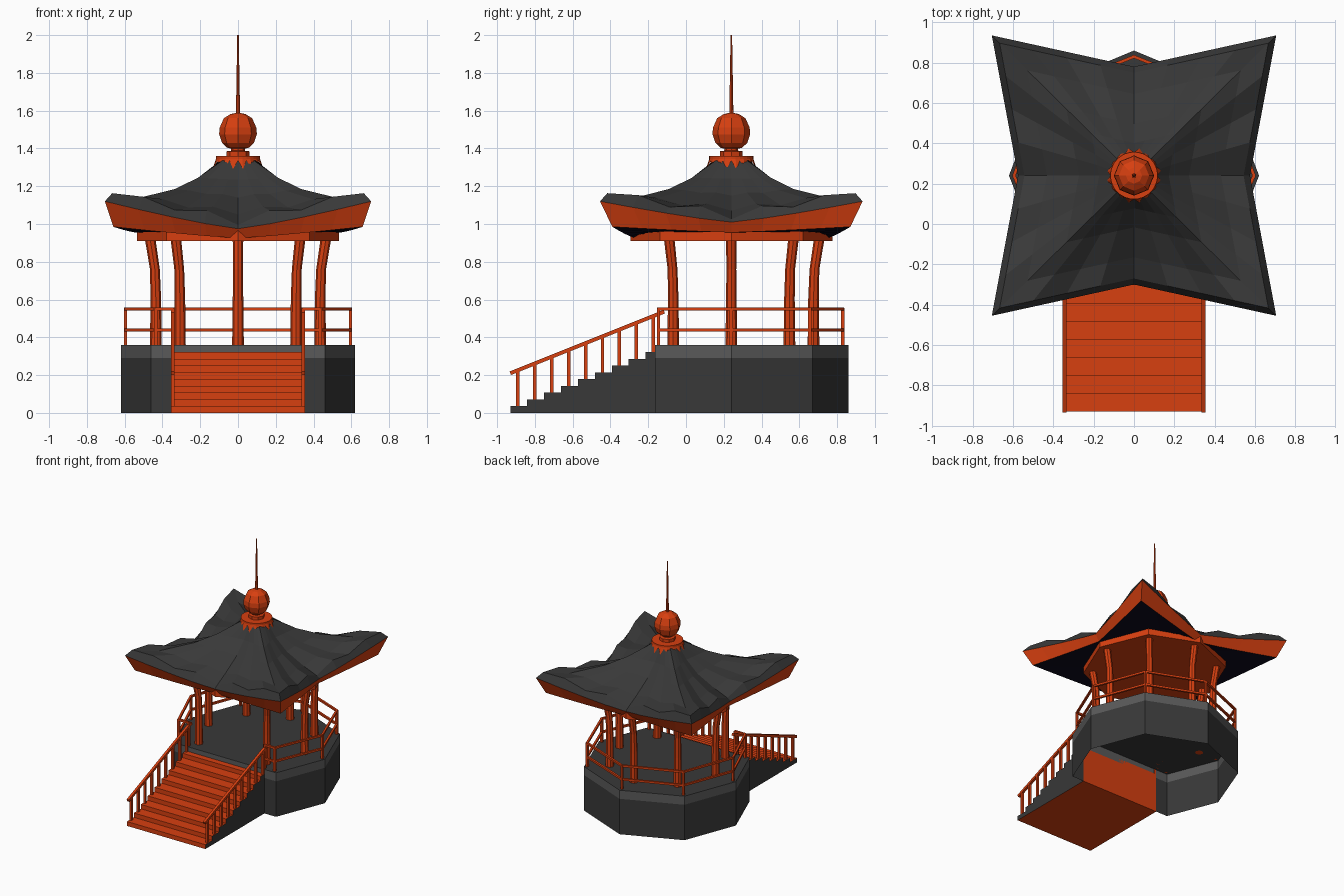
import bpy, bmesh, math
from mathutils import Vector

if "Cube" in bpy.data.objects:
    bpy.data.objects.remove(bpy.data.objects["Cube"])

CY = 0.24  # pavilion centre along y


def mat(name, rgb):
    m = bpy.data.materials.new(name)
    m.diffuse_color = (*rgb, 1)
    m.use_nodes = True
    m.node_tree.nodes["Principled BSDF"].inputs["Base Color"].default_value = m.diffuse_color
    return m


ORANGE = mat("orange_paint", (0.68, 0.05, 0.005))
DARK = mat("dark_grey", (0.04, 0.04, 0.04))
RIM = mat("rim_grey", (0.1, 0.1, 0.1))
NAVY = mat("navy_shadow", (0.004, 0.003, 0.012))


def make(name, verts, faces, material):
    me = bpy.data.meshes.new(name)
    me.from_pydata([tuple(v) for v in verts], [], faces)
    bm = bmesh.new()
    bm.from_mesh(me)
    bmesh.ops.recalc_face_normals(bm, faces=bm.faces)
    bm.to_mesh(me)
    bm.free()
    me.materials.append(material)
    ob = bpy.data.objects.new(name, me)
    bpy.context.collection.objects.link(ob)
    return ob


def loft(name, rings, material, cap0=False, cap1=False, skip=()):
    n = len(rings[0])
    verts = [p for r in rings for p in r]
    faces = []
    for k in range(len(rings) - 1):
        for i in range(n):
            if (k, i) not in skip:
                j = (i + 1) % n
                faces.append((k * n + i, k * n + j, k * n + n + j, k * n + n + i))
    if cap0:
        faces.append(tuple(range(n)))
    if cap1:
        faces.append(tuple(range(len(verts) - n, len(verts))))
    return make(name, verts, faces, material)


def circle(r, z, n=8, x=0, y=CY):
    return [(x + r * math.cos(2 * math.pi * i / n), y + r * math.sin(2 * math.pi * i / n), z)
            for i in range(n)]


def bar(name, a, b, w):
    # square bar between two points
    a, b = Vector(a), Vector(b)
    d = (b - a).normalized()
    s = d.cross(Vector((0, 0, 1)))
    s = s.normalized() if s.length > 0.01 else Vector((1, 0, 0))
    t = s.cross(d)
    off = [(s * i + t * j) * w / 2 for i, j in ((-1, -1), (1, -1), (1, 1), (-1, 1))]
    return loft(name, [[a + o for o in off], [b + o for o in off]], ORANGE, True, True)


# Platform: open-bottomed octagonal shell with a flat front behind the stairs
half = [(0.355, -0.165), (0.46, -0.165), (0.62, CY), (0.455, 0.67)]
outline = half + [(0, 0.86)] + [(-x, y) for x, y in reversed(half)]
level = lambda z: [(x, y, z) for x, y in outline]
gap = len(outline) - 1
loft("platform_wall", [level(0), level(0.29)], DARK, skip={(0, gap)})
loft("platform_rim", [level(0.29), level(0.36)], RIM)
make("platform_floor", level(0.36), [tuple(range(len(outline)))], DARK)

# Stairs: grey sides, orange treads, risers, bottom and back
RUN, RISE, Y0, YB = 0.0895, 0.0358, -0.93, -0.165
prof = [(Y0, 0)]
for i in range(9):
    z = RISE * (i + 1)
    prof += [(Y0 + RUN * i, z), (min(Y0 + RUN * (i + 1), YB), z)]
prof.append((YB, 0))
sides = [[(s * 0.355, y, z) for y, z in prof] for s in (-1, 1)]
loft("stair_steps", sides, ORANGE)
make("stair_sides", sides[0] + sides[1],
     [tuple(range(len(prof))), tuple(range(len(prof), 2 * len(prof)))], DARK)

# Stair railings
for s in (-1, 1):
    x = s * 0.345
    rail = lambda y: 0.21 + (y - Y0) * 0.4
    bar("stair_handrail", (x, Y0, rail(Y0)), (x, -0.115, rail(-0.115)), 0.02)
    for i in range(9):
        y = Y0 + RUN * (i + 0.45)
        bar("stair_baluster", (x, y, RISE * (i + 1)), (x, y, rail(y)), 0.018)

# Platform railing
rh = [(0.345, -0.145), (0.435, -0.145), (0.595, CY), (0.437, 0.655), (0, 0.83)]
for s in (-1, 1):
    for i, (x, y) in enumerate(rh):
        if i < 4:
            x2, y2 = rh[i + 1]
            for z in (0.44, 0.55):
                bar("platform_rail", (s * x, y, z), (s * x2, y2, z), 0.016)
        if x or s > 0:
            bar("railing_post", (s * x, y, 0.36), (s * x, y, 0.555), 0.017)

# Columns flaring outward at the top (none at the front)
for i in range(8):
    if i == 6:
        continue
    a = i * math.pi / 4
    loft("column", [circle(w, z, 8, r * math.cos(a), CY + r * math.sin(a))
                    for r, z, w in ((0.435, 0.36, 0.031), (0.435, 0.6, 0.028),
                                    (0.44, 0.76, 0.026), (0.465, 0.92, 0.028))],
         ORANGE, True, True)

# Ring beam and ceiling under the roof
loft("ring_beam", [circle(0.535, 0.91), circle(0.535, 0.965)], ORANGE, True, False)


# Roof: star-shaped square with raised corners and ruffled eaves
def mix(a, b, u):
    return a + (b - a) * u


H = 4  # samples per half side


def roof_ring(corner, mids, zc, zm, ruffle=(0, 0, 0, 0, 0)):
    # corner = (x, y) half extents, mids and zm = values for (side, front)
    pts = []
    for q in range(4):
        sx, sy = ((1, 1), (-1, 1), (-1, -1), (1, -1))[q]
        for k in range(2 * H):
            side = (k < H) == (q % 2 == 0)
            u = k / H if k <= H else 2 - k / H
            i = 0 if side else 1
            m = (mids[0], 0) if side else (0, mids[1])
            z = mix(zm[i], zc, u ** 1.2) + ruffle[round(u * H)]
            pts.append((sx * mix(m[0], corner[0], u), CY + sy * mix(m[1], corner[1], u), z))
    return pts


def scaled(t, zc, zm, ruffle=(0, 0, 0, 0, 0)):
    return roof_ring((0.705 * t, 0.695 * t), (0.575 * t, 0.54 * t), zc, zm, ruffle)


eave = scaled(1, 1.12, (1.01, 0.975))
lower = roof_ring((0.66, 0.63), (0.545, 0.51), 0.985, (0.955, 0.925))
rings = [eave,
         scaled(0.945, 1.163, (1.025, 0.995), (0, 0.045, 0.005, 0.03, 0)),
         scaled(0.75, 1.137, (1.07, 1.05), (0, 0.025, 0, 0.02, 0)),
         scaled(0.475, 1.185, (1.15, 1.14), (0, 0.01, 0, 0.005, 0)),
         scaled(0.3, 1.245, (1.24, 1.235)),
         circle(0.09, 1.35, 8 * H)]
loft("roof_tiles", rings, DARK)
loft("roof_fascia", [lower, eave], ORANGE)
loft("roof_underside", [lower, circle(0.45, 0.955, 8 * H)], NAVY)

# Toothed collar at the roof peak
n = 32
teeth = [(0.117 + (0.02 if i % 2 else 0)) for i in range(n)]
skirt = [(r * math.cos(2 * math.pi * i / n), CY + r * math.sin(2 * math.pi * i / n),
          1.29 if i % 2 else 1.335) for i, r in enumerate(teeth)]
loft("toothed_collar", [skirt, circle(0.117, 1.345, n), circle(0.117, 1.36, n)],
     ORANGE, False, True)

# Finial: base, neck, ball and spire
finial = [(0.06, 1.355), (0.06, 1.385), (0.036, 1.388), (0.036, 1.4), (0.055, 1.402),
          (0.085, 1.43), (0.1, 1.475), (0.097, 1.51), (0.075, 1.56), (0.04, 1.582),
          (0.011, 1.588)]
loft("finial_ball", [circle(r, z) for r, z in finial], ORANGE, True, True)
loft("finial_spire", [circle(0.011, 1.58), circle(0.004, 2.0)], ORANGE, True, True)
